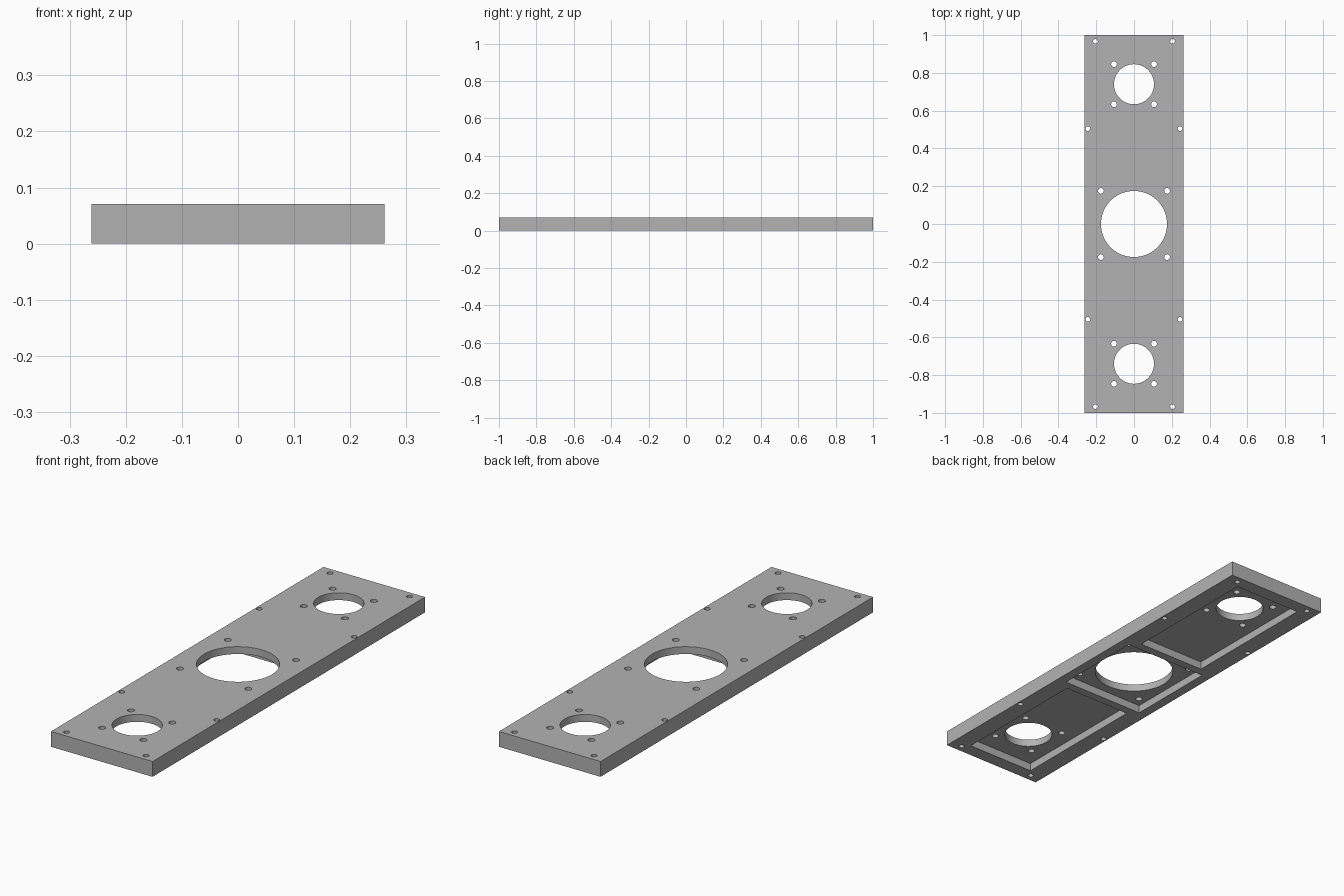
import bpy, bmesh, math
from mathutils import Matrix

WIDTH, LENGTH, THICK, POCKET = 0.522, 2.0, 0.071, 0.037

cube = bpy.data.objects.get("Cube")
if cube:
    bpy.data.objects.remove(cube, do_unlink=True)


def add_box(bm, x0, x1, y0, y1, z0, z1):
    centre = Matrix.Translation(((x0 + x1) / 2, (y0 + y1) / 2, (z0 + z1) / 2))
    size = Matrix.Diagonal((x1 - x0, y1 - y0, z1 - z0, 1))
    bmesh.ops.create_cube(bm, size=1, matrix=centre @ size)


def add_drill(bm, x, y, radius, segments):
    bmesh.ops.create_cone(bm, cap_ends=True, segments=segments, radius1=radius,
                          radius2=radius, depth=THICK * 4,
                          matrix=Matrix.Translation((x, y, 0)))


def to_object(bm, name):
    mesh = bpy.data.meshes.new(name)
    bm.to_mesh(mesh)
    bm.free()
    obj = bpy.data.objects.new(name, mesh)
    bpy.context.scene.collection.objects.link(obj)
    return obj


grey = bpy.data.materials.new("plain grey")
grey.use_nodes = True
grey.diffuse_color = (0.45, 0.45, 0.45, 1)
grey.node_tree.nodes["Principled BSDF"].inputs["Base Color"].default_value = grey.diffuse_color

# Solid plate
bm = bmesh.new()
add_box(bm, -WIDTH / 2, WIDTH / 2, -LENGTH / 2, LENGTH / 2, 0, THICK)
plate = to_object(bm, "mounting_plate")
plate.data.materials.append(grey)

# Three pockets in the underside
bm = bmesh.new()
add_box(bm, -0.215, 0.215, -0.22, 0.22, -POCKET, POCKET)
for y0, y1 in ((-0.935, -0.26), (0.26, 0.935)):
    add_box(bm, -0.175, 0.175, y0, y1, -POCKET, POCKET)
pockets = to_object(bm, "pocket_cutter")

# Round openings, each with four screw holes, then the rim screw holes
bm = bmesh.new()
for y, radius in ((-0.74, 0.106), (0, 0.175), (0.74, 0.106)):
    add_drill(bm, 0, y, radius, 64)
    for sx in (-1, 1):
        for sy in (-1, 1):
            add_drill(bm, sx * radius, y + sy * radius, 0.015, 24)
for sx in (-1, 1):
    for sy in (-1, 1):
        add_drill(bm, sx * 0.244, sy * 0.505, 0.0125, 24)
        add_drill(bm, sx * 0.204, sy * 0.967, 0.0125, 24)
drills = to_object(bm, "hole_cutter")

# Cut the plate and drop the cutters
bpy.ops.object.select_all(action='DESELECT')
plate.select_set(True)
bpy.context.view_layer.objects.active = plate
for cutter in (pockets, drills):
    cutter.hide_render = True
    cut = plate.modifiers.new(cutter.name, 'BOOLEAN')
    cut.operation = 'DIFFERENCE'
    cut.solver = 'EXACT'
    cut.object = cutter
    bpy.ops.object.modifier_apply(modifier=cut.name)
    bpy.data.objects.remove(cutter, do_unlink=True)
bpy.ops.object.shade_smooth_by_angle(angle=math.radians(30))
